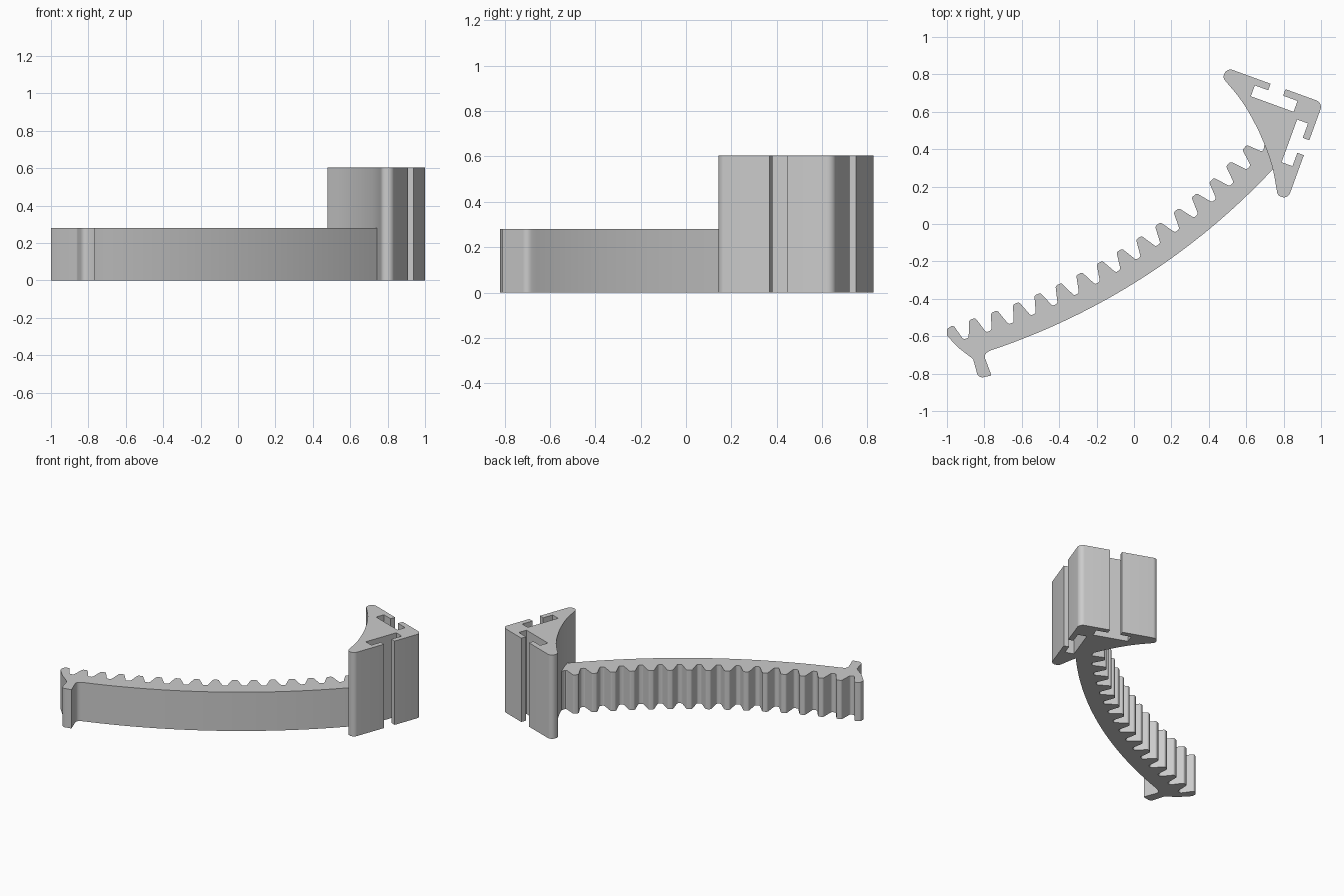
import bpy
import bmesh
from math import cos, sin, radians, tan, pi
from mathutils import Vector

cube = bpy.data.objects.get("Cube")
if cube:
    bpy.data.objects.remove(cube, do_unlink=True)

grey = bpy.data.materials.new("plain grey")
grey.use_nodes = True
COLOUR = (0.6, 0.6, 0.6, 1)
grey.diffuse_color = COLOUR
grey.node_tree.nodes["Principled BSDF"].inputs["Base Color"].default_value = COLOUR


def rounded(corners, steps):
    """Outline from (point, radius) corners, each rounded with an arc."""
    out = []
    n = len(corners)
    for i, (p, r) in enumerate(corners):
        if r == 0:
            out.append(p)
            continue
        d0 = (corners[i - 1][0] - p).normalized()
        d1 = (corners[(i + 1) % n][0] - p).normalized()
        half_angle = d0.angle(d1) / 2
        centre = p + (d0 + d1).normalized() * (r / sin(half_angle))
        a = (p + d0 * (r / tan(half_angle)) - centre).normalized()
        b = (p + d1 * (r / tan(half_angle)) - centre).normalized()
        for k in range(steps + 1):
            out.append(centre + a.lerp(b, k / steps).normalized() * r)
    return out


def extrude_outline(name, outline, height):
    bm = bmesh.new()
    base = bm.faces.new([bm.verts.new((p.x, p.y, 0)) for p in outline])
    top = bmesh.ops.extrude_face_region(bm, geom=[base])["geom"]
    bmesh.ops.translate(bm, vec=(0, 0, height),
                        verts=[g for g in top if isinstance(g, bmesh.types.BMVert)])
    bmesh.ops.recalc_face_normals(bm, faces=bm.faces)
    mesh = bpy.data.meshes.new(name)
    bm.to_mesh(mesh)
    bm.free()
    mesh.materials.append(grey)
    obj = bpy.data.objects.new(name, mesh)
    bpy.context.collection.objects.link(obj)
    bpy.ops.object.select_all(action="DESELECT")
    obj.select_set(True)
    bpy.context.view_layer.objects.active = obj
    bpy.ops.object.shade_smooth_by_angle(angle=radians(30))


# Curved toothed rack, laid out around the centre of its arc
ARC_CENTRE = Vector((-1.918, 2.777))
OUTER, ROOT, TIP = 3.64, 3.54, 3.45
PITCH, FIRST = 2.064, -74.29


def polar(radius, degrees):
    a = radians(degrees)
    return ARC_CENTRE + Vector((cos(a), sin(a))) * radius


rack = []
# Smooth outer edge, from the hook to the head
for k in range(33):
    rack.append((polar(OUTER, -71.5 + k * (71.5 - 42.9) / 32), 0))
# Rack end buried in the head
rack += [(Vector((0.78, 0.45)), 0), (Vector((0.71, 0.50)), 0)]
# Teeth, from the head back to the hook
for i in range(15, -1, -1):
    mid = FIRST + i * PITCH
    rack.append((polar(ROOT, mid + PITCH / 2 - 0.24), 0.013))
    rack.append((polar(TIP, mid + 0.29), 0.014))
    if i > 0:
        rack.append((polar(TIP, mid - 0.29), 0.014))
        rack.append((polar(ROOT, mid - PITCH / 2 + 0.24), 0.013))
# Slanted end and hook
for x, y, r in [(-1.0, -0.562, 0.012), (-1.0, -0.597, 0.01), (-0.94, -0.661, 0),
                (-0.86, -0.722, 0.02), (-0.832, -0.825, 0.028),
                (-0.762, -0.81, 0.004), (-0.805, -0.695, 0.028)]:
    rack.append((Vector((x, y)), r))
extrude_outline("toothed_rack", rounded(rack, 4), 0.28)

# Triangular head with two undercut slots, mirrored about its diagonal
CORNER = Vector((1.01, 0.648))
ALONG = Vector((-cos(radians(20)), sin(radians(20))))
DOWN = Vector((-sin(radians(20)), -cos(radians(20))))

half = [(0.213, 0, 0), (0.213, 0.037, 0), (0.131, 0.037, 0), (0.131, 0.099, 0),
        (0.374, 0.099, 0), (0.374, 0.037, 0), (0.298, 0.037, 0), (0.298, 0, 0),
        (0.548, 0, 0.034), (0.548, 0.058, 0.026)]
# Concave back edge of the head
for k in range(1, 9):
    t = k / 9
    half.append((0.525 - 0.26 * t, 0.072 + 0.193 * t - 0.017 * sin(t * pi), 0))
mirrored = [(b, a, r) for a, b, r in reversed(half)]
profile = [(0, 0, 0.036)] + half + [(0.265, 0.265, 0)] + mirrored
head = [(CORNER + ALONG * a + DOWN * b, r) for a, b, r in profile]
extrude_outline("slotted_head", rounded(head, 6), 0.605)
